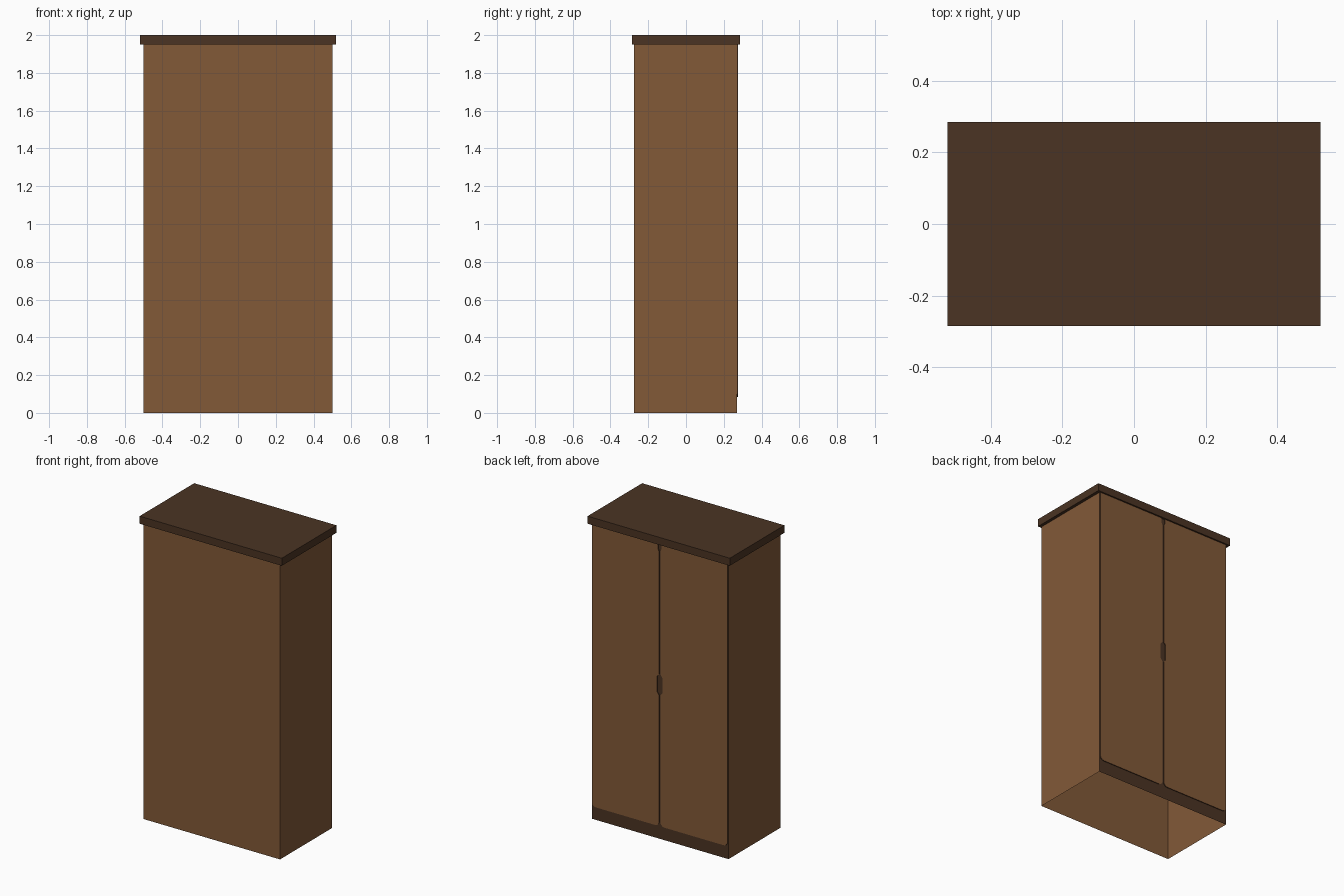
import bpy, bmesh, math

if "Cube" in bpy.data.objects:
    bpy.data.objects.remove(bpy.data.objects["Cube"])

def material(name, col):
    m = bpy.data.materials.new(name)
    m.diffuse_color = (*col, 1)
    m.use_nodes = True
    m.node_tree.nodes["Principled BSDF"].inputs["Base Color"].default_value = m.diffuse_color
    return m

BROWN = material("brown wood", (0.223, 0.100, 0.039))
DARK = material("dark wood", (0.070, 0.034, 0.0168))

W, D, H = 0.5, 0.275, 1.95      # half width, half depth, body height
FACE = D - 0.005                # dark face behind the doors

def finish(bm, name, mats):
    me = bpy.data.meshes.new(name)
    bm.to_mesh(me)
    bm.free()
    for m in mats:
        me.materials.append(m)
    ob = bpy.data.objects.new(name, me)
    bpy.context.collection.objects.link(ob)
    return ob

def box(bm, lo, hi):
    r = bmesh.ops.create_cube(bm, size=1)
    for v in r["verts"]:
        v.co = [lo[i] + (v.co[i] + 0.5) * (hi[i] - lo[i]) for i in range(3)]

# Body: shell open at the bottom and top, dark on the door side
bm = bmesh.new()
box(bm, (-W, -D, 0), (W, FACE, H))
bm.normal_update()
bmesh.ops.delete(bm, geom=[f for f in bm.faces if abs(f.normal.z) > 0.5], context="FACES")
for f in bm.faces:
    f.material_index = 1 if f.normal.y > 0.5 else 0
finish(bm, "cabinet_body", [BROWN, DARK])

# Overhanging top board
bm = bmesh.new()
box(bm, (-0.52, -0.285, H), (0.52, 0.285, 2.0))
finish(bm, "top_board", [DARK])

def arc(cx, cz, r, a0, n=5):
    return [(cx + r * math.cos(math.radians(a0 + 90 * i / n)),
             cz + r * math.sin(math.radians(a0 + 90 * i / n))) for i in range(n + 1)]

# Doors: thin plates with rounded corners and a finger grip on the inner edge
def door(side, name):
    x0, x1, z0, z1, r, t = 0.005, W - 0.004, 0.085, H, 0.03, 0.015
    pts = arc(x0 + r, z0 + r, r, 180) + arc(x1 - r, z0 + r, r, 270)
    pts += [(x1, z1), (x0 + 0.008, z1), (x0 + 0.008, 1.92), (x0, 1.90)]
    pts += [(x0, 1.09), (x0 + t, 1.07), (x0 + t, 0.97), (x0, 0.95)]
    bm = bmesh.new()
    f = bm.faces.new([bm.verts.new((side * x, FACE, z)) for x, z in pts])
    ext = bmesh.ops.extrude_face_region(bm, geom=[f])
    for v in ext["geom"]:
        if isinstance(v, bmesh.types.BMVert):
            v.co.y = D
    bmesh.ops.recalc_face_normals(bm, faces=bm.faces)
    for f in bm.faces:          # dark rim, brown front
        f.material_index = 0 if f.normal.y > 0.5 else 1
    finish(bm, name, [BROWN, DARK])

door(1, "left_door")
door(-1, "right_door")
